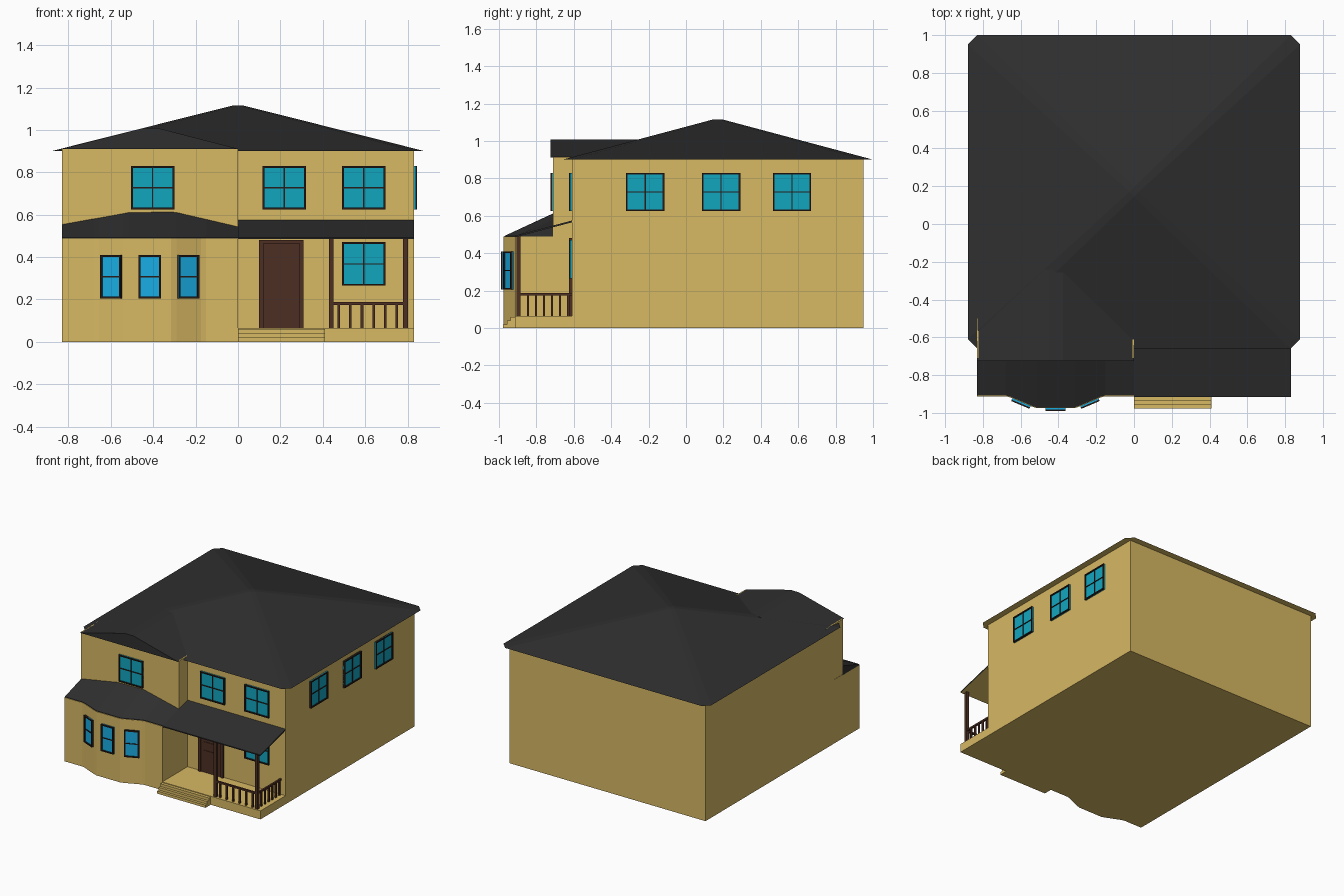
import bpy, bmesh, math
from mathutils import Matrix, Vector

if "Cube" in bpy.data.objects:
    bpy.data.objects.remove(bpy.data.objects["Cube"])


def material(name, rgb):
    m = bpy.data.materials.new(name)
    m.diffuse_color = (*rgb, 1)
    m.use_nodes = True
    m.node_tree.nodes["Principled BSDF"].inputs["Base Color"].default_value = m.diffuse_color
    return m


WALL = material("wall_yellow", (0.68, 0.48, 0.125))
ROOF = material("roof_dark", (0.028, 0.028, 0.028))
WOOD = material("wood_brown", (0.075, 0.028, 0.016))
TRIM = material("trim_dark", (0.02, 0.012, 0.01))
TEAL = material("glass_teal", (0.006, 0.38, 0.52))
BLUE = material("glass_blue", (0.01, 0.42, 0.78))


def finish(name, bm, mats, matrix=None):
    me = bpy.data.meshes.new(name)
    bmesh.ops.recalc_face_normals(bm, faces=bm.faces)
    bm.to_mesh(me)
    bm.free()
    for m in mats:
        me.materials.append(m)
    ob = bpy.data.objects.new(name, me)
    bpy.context.collection.objects.link(ob)
    if matrix:
        ob.matrix_world = matrix
    return ob


def add_box(bm, x0, x1, y0, y1, z0, z1, mat=0):
    mtx = (Matrix.Translation(((x0 + x1) / 2, (y0 + y1) / 2, (z0 + z1) / 2))
           @ Matrix.Diagonal((x1 - x0, y1 - y0, z1 - z0, 1)))
    geo = bmesh.ops.create_cube(bm, size=1, matrix=mtx)
    for f in {f for v in geo["verts"] for f in v.link_faces}:
        f.material_index = mat


def box(name, dims, mat):
    bm = bmesh.new()
    add_box(bm, *dims)
    return finish(name, bm, [mat])


def loft(name, loop_a, loop_b, mat, soffit=False):
    """Closed solid between two 3D loops with equal point counts."""
    bm = bmesh.new()
    a = [bm.verts.new(p) for p in loop_a]
    b = [bm.verts.new(p) for p in loop_b]
    bm.faces.new(a)
    bm.faces.new(b)
    for i in range(len(a)):
        j = (i + 1) % len(a)
        bm.faces.new((a[i], a[j], b[j], b[i]))
    bmesh.ops.remove_doubles(bm, verts=bm.verts, dist=1e-5)
    bmesh.ops.recalc_face_normals(bm, faces=bm.faces)
    for f in bm.faces:
        f.normal_update()
        if soffit and f.normal.z < -0.5:
            f.material_index = 1
    return finish(name, bm, [mat, WALL])


def window(name, x, y, z, w, h, angle=0, cols=2, glass=TEAL):
    """Framed window on a wall; z is the sill, angle turns it from facing -y."""
    t, d = 0.009, 0.015
    bm = bmesh.new()
    add_box(bm, -w / 2, w / 2, -0.007, 0.002, 0, h, 1)
    for s in (-1, 1):
        xs = s * (w - t) / 2
        add_box(bm, xs - t / 2, xs + t / 2, -d, 0, 0, h)
        zs = h / 2 + s * (h - t) / 2
        add_box(bm, -w / 2 + t, w / 2 - t, -d, 0, zs - t / 2, zs + t / 2)
    add_box(bm, -w / 2 + t, w / 2 - t, -0.012, 0, h / 2 - 0.003, h / 2 + 0.003)
    if cols == 2:
        add_box(bm, -0.003, 0.003, -0.0115, 0, t, h - t)
    finish(name, bm, [TRIM, glass],
           Matrix.Translation((x, y, z)) @ Matrix.Rotation(angle, 4, 'Z'))


# Main walls and projecting upper room
box("main_walls", (-0.83, 0.83, -0.61, 0.95, 0, 0.903), WALL)
box("upper_room", (-0.83, 0, -0.71, -0.5, 0.49, 0.913), WALL)

# Ground floor bay with angled front
bay = [(-0.83, -0.912), (-0.68, -0.912), (-0.655, -0.918), (-0.54, -0.967), (-0.515, -0.975),
       (-0.315, -0.975), (-0.29, -0.967), (-0.175, -0.918), (-0.15, -0.912), (0, -0.912)]
plan = [(-0.83, -0.6)] + bay + [(0, -0.6)]
loft("bay_walls", [(x, y, 0) for x, y in plan], [(x, y, 0.488) for x, y in plan], WALL)

# Hipped main roof with trimmed corners
base = [(-0.83, 1.0), (0.83, 1.0), (0.88, 0.95), (0.88, -0.61),
        (0.83, -0.66), (-0.83, -0.66), (-0.88, -0.61), (-0.88, 0.95)]
c, r = 0.17, 0.025
peak = [(0, c + r), (0, c + r), (r, c), (r, c), (0, c - r), (0, c - r), (-r, c), (-r, c)]
bm = bmesh.new()
lo = [bm.verts.new((x, y, 0.9)) for x, y in base]
hi = [bm.verts.new((x, y, 1.115)) for x, y in peak[::2]]
bm.faces.new(lo).material_index = 1
bm.faces.new(hi)
for k in range(4):
    bm.faces.new((lo[2 * k], lo[2 * k + 1], hi[k]))
    bm.faces.new((lo[2 * k + 1], lo[(2 * k + 2) % 8], hi[(k + 1) % 4], hi[k]))
finish("main_roof", bm, [ROOF, WALL])

# Gable roof over the upper room
gable = [(-0.83, 0.911), (-0.45, 1.008), (-0.375, 1.008), (0, 0.911)]
loft("gable_roof", [(x, -0.725, z) for x, z in gable], [(x, -0.24, z) for x, z in gable], ROOF, True)

# Bay roof follows the bay front and rises to the upper wall
tops = []
for x, y in bay:
    if x < -0.5:
        z = 0.555 + 0.06 * (x + 0.83) / 0.33
    else:
        z = 0.615 - 0.07 * max(0, x + 0.3) / 0.3
    tops.append((x, -0.705, z))
bm = bmesh.new()
eave_lo = [bm.verts.new((x, y + 0.004, 0.483)) for x, y in bay]
eave = [bm.verts.new((x, y + 0.004, 0.492)) for x, y in bay]
ridge = [bm.verts.new(p) for p in tops]
back = [bm.verts.new((x, -0.705, 0.483)) for x, y in bay]
rows = [eave_lo, eave, ridge, back]
for k in range(4):
    p, q = rows[k], rows[(k + 1) % 4]
    for i in range(len(bay) - 1):
        bm.faces.new((p[i], p[i + 1], q[i + 1], q[i]))
for i in (0, -1):
    bm.faces.new([row[i] for row in rows])
finish("bay_roof", bm, [ROOF])

# Sloping porch roof, lighter underneath
slope = [(-0.915, 0.485), (-0.915, 0.493), (-0.605, 0.576), (-0.605, 0.566)]
loft("porch_roof", [(0, y, z) for y, z in slope], [(0.83, y, z) for y, z in slope], ROOF, True)

# Porch floor and steps
box("porch_floor", (0, 0.83, -0.915, -0.6, 0, 0.065), WALL)
for i in range(3):
    box(f"porch_step_{i + 1}", (0, 0.41, -0.978 + 0.02 * i, -0.91, 0, 0.02 * (i + 1)), WALL)

# Porch posts
for i, x in enumerate((0.44, 0.79)):
    box(f"porch_post_{i + 1}", (x - 0.011, x + 0.011, -0.906, -0.884, 0.065, 0.495), WOOD)

# Railings with balusters on the front and the right side
bm = bmesh.new()
add_box(bm, 0.45, 0.78, -0.902, -0.888, 0.174, 0.187)
add_box(bm, 0.783, 0.797, -0.885, -0.61, 0.174, 0.187)
for i in range(6):
    x = 0.475 + 0.055 * i
    add_box(bm, x - 0.006, x + 0.006, -0.901, -0.889, 0.065, 0.175)
    y = -0.845 + 0.043 * i
    add_box(bm, 0.784, 0.796, y - 0.006, y + 0.006, 0.065, 0.175)
finish("porch_railing", bm, [WOOD])

# Front door with frame and raised panels
bm = bmesh.new()
add_box(bm, 0.12, 0.29, -0.618, -0.605, 0.065, 0.465)
for z0, z1 in ((0.10, 0.235), (0.26, 0.30), (0.325, 0.445)):
    add_box(bm, 0.145, 0.265, -0.622, -0.615, z0, z1)
finish("front_door", bm, [WOOD])
bm = bmesh.new()
for x in (0.10, 0.29):
    add_box(bm, x, x + 0.02, -0.626, -0.605, 0.065, 0.48)
add_box(bm, 0.12, 0.29, -0.626, -0.605, 0.463, 0.48)
finish("door_frame", bm, [WOOD])

# Windows: front, porch, right side and bay
S = 0.205
window("upper_room_window", -0.403, -0.71, 0.625, S, S)
for i, (x, z) in enumerate(((0.218, 0.625), (0.593, 0.625), (0.593, 0.265))):
    window(f"front_window_{i + 1}", x, -0.61, z, S, S)
for i, y in enumerate((-0.218, 0.188, 0.567)):
    window(f"side_window_{i + 1}", 0.83, y, 0.625, S, S, math.pi / 2)
tilt = math.atan2(0.049, 0.115)
for i, s in enumerate((-1, 0, 1)):
    window(f"bay_window_{i + 1}", -0.416 + 0.18 * s, -0.944 if s else -0.975, 0.205,
           0.105, S, s * tilt, 1, BLUE)
